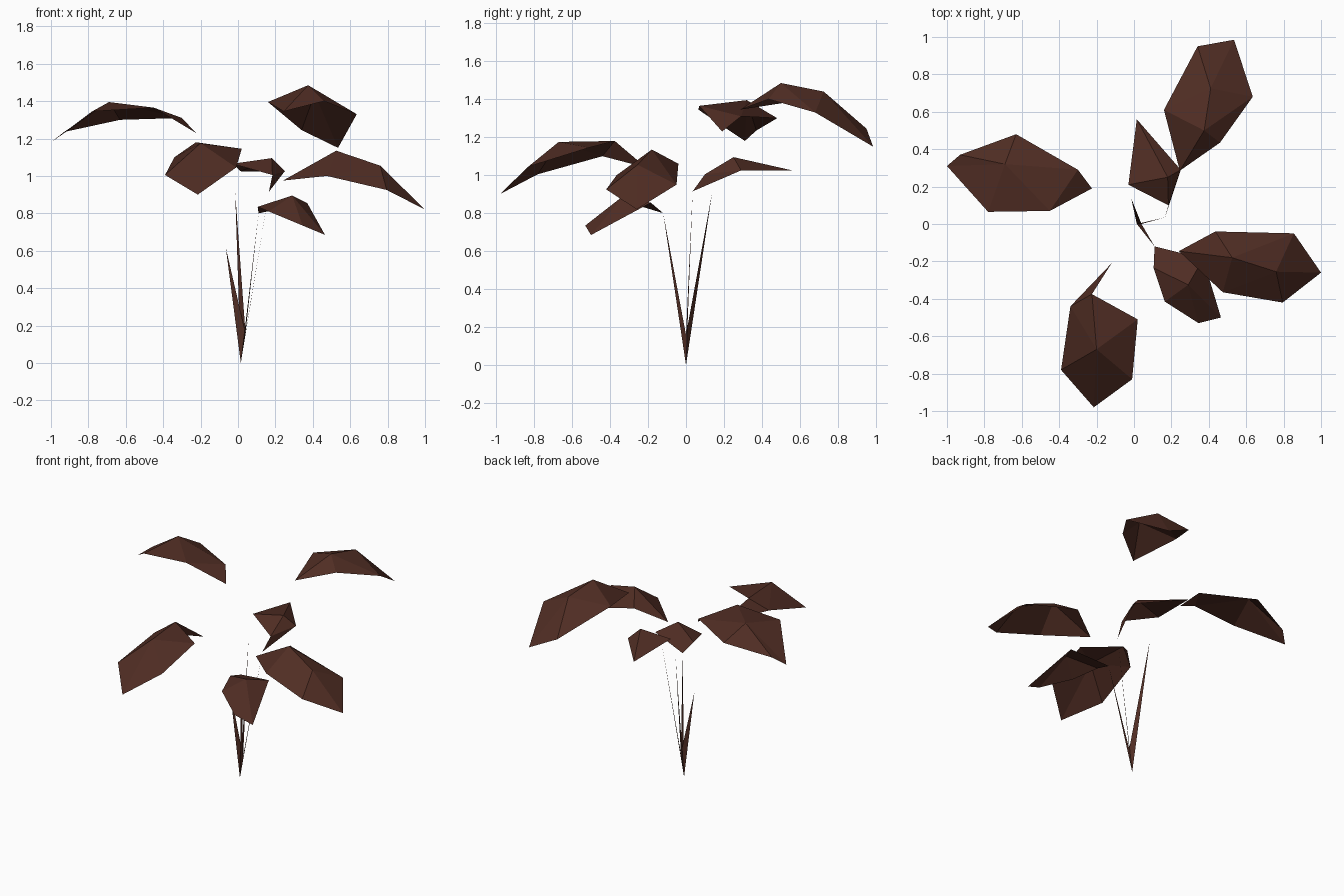
import bpy
import bmesh
from mathutils import Vector
from mathutils.geometry import delaunay_2d_cdt

default_cube = bpy.data.objects.get("Cube")
if default_cube:
    bpy.data.objects.remove(default_cube, do_unlink=True)

# Single dark brown colour
COLOUR = (0.08, 0.026, 0.017, 1.0)
brown = bpy.data.materials.new("dark_brown")
brown.use_nodes = True
brown.diffuse_color = COLOUR
shader = next(n for n in brown.node_tree.nodes if n.type == "BSDF_PRINCIPLED")
shader.inputs["Base Color"].default_value = COLOUR
shader.inputs["Roughness"].default_value = 0.9


def add_object(name, points, triangles):
    """Turn points and triangles into a flat shaded brown object."""
    mesh = bpy.data.meshes.new(name)
    bm = bmesh.new()
    corners = [bm.verts.new(p) for p in points]
    for triangle in triangles:
        bm.faces.new([corners[i] for i in triangle])
    bm.normal_update()
    for face in bm.faces:
        if face.normal.z < 0:
            face.normal_flip()
    bm.to_mesh(mesh)
    bm.free()
    mesh.materials.append(brown)
    obj = bpy.data.objects.new(name, mesh)
    bpy.context.collection.objects.link(obj)
    return obj


def leaf(name, rib, left, right):
    """Folded leaf: a rib from base to tip with an outline edge on each side."""
    rim = [rib[0]] + left + [rib[-1]] + right[::-1]
    points = rim + [p for p in rib if p not in rim]
    creases = [(points.index(a), points.index(b)) for a, b in zip(rib, rib[1:])]
    flat = [Vector(p[:2]) for p in points]
    outline = list(range(len(rim)))
    verts, _, faces, origin, _, _ = delaunay_2d_cdt(flat, creases, [outline], 1, 1e-5)
    lifted = [(v.x, v.y, points[origin[i][0]][2]) for i, v in enumerate(verts)]
    return add_object(name, lifted, faces)


# Large leaves
leaf("right_side_leaf",
     rib=[(-.225, .19, 1.23), (-.3, .29, 1.31), (-.69, .32, 1.395), (-1, .31, 1.18)],
     left=[(-.45, .07, 1.365), (-.78, .065, 1.345)],
     right=[(-.3, .29, 1.31), (-.63, .48, 1.3), (-.93, .37, 1.235)])

leaf("back_leaf",
     rib=[(.245, .285, 1.345), (.375, .5, 1.485), (.41, .725, 1.44), (.535, .985, 1.15)],
     left=[(.16, .61, 1.395), (.34, .95, 1.245)],
     right=[(.46, .435, 1.4), (.635, .68, 1.33)])

leaf("left_side_leaf",
     rib=[(.24, -.145, .975), (.525, -.18, 1.135), (.76, -.255, 1.055), (1, -.26, .82)],
     left=[(.435, -.04, 1.06), (.855, -.05, .95)],
     right=[(.475, -.365, 1), (.795, -.42, .925)])

leaf("front_leaf",
     rib=[(-.12, -.21, 1.04), (-.225, -.375, 1.18), (-.2, -.67, 1.175), (-.215, -.98, .9)],
     left=[(-.225, -.375, 1.18), (.02, -.51, 1.145), (-.01, -.83, 1.045)],
     right=[(-.34, -.44, 1.1), (-.39, -.78, 1.005)])

# Small inner leaves
leaf("small_back_leaf",
     rib=[(.165, .035, .915), (.184, .1, 1.005), (.18, .25, 1.095), (.015, .56, 1.025)],
     left=[(.184, .1, 1.005), (-.03, .21, 1.065)],
     right=[(.25, .29, 1.025)])

leaf("small_front_leaf",
     rib=[(.11, -.12, .8), (.29, -.325, .895), (.465, -.5, .685)],
     left=[(.37, -.185, .855)],
     right=[(.105, -.235, .835), (.165, -.415, .81), (.345, -.53, .735)])

# Stems: thin blades that share one upright edge at the root
ROOT = (.015, 0, 0)
FORK = (.04, 0, .16)
stem_tips = {
    "back_stem": (-.015, .138, .91),
    "short_stem": (-.065, 0, .615),
    "front_stem": (.11, -.12, .8),
    "side_stem": (.165, .035, .915),
}
for stem_name, tip in stem_tips.items():
    add_object(stem_name, [ROOT, FORK, tip], [(0, 1, 2)])
